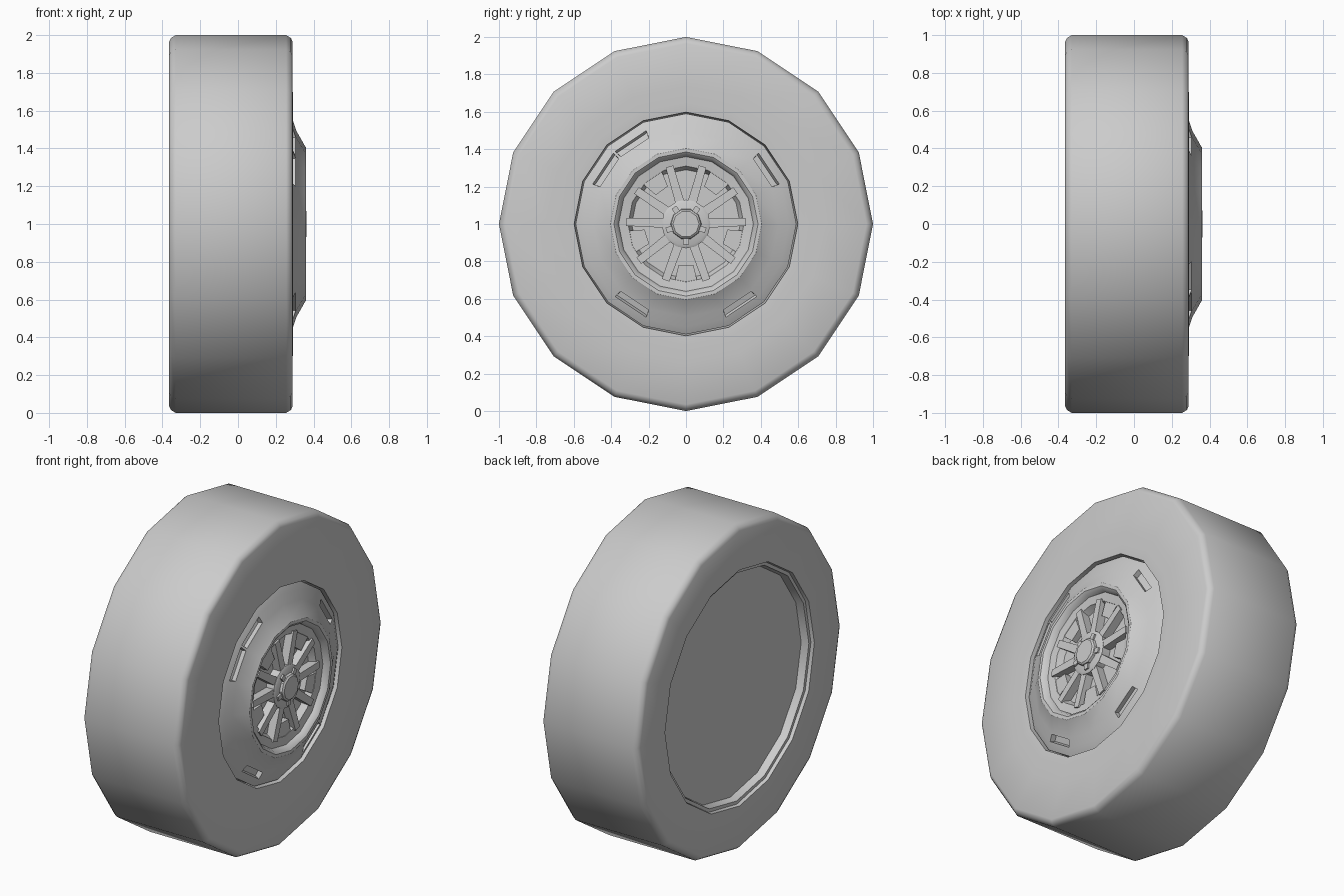
import bpy, bmesh
from math import cos, sin, radians, pi
from mathutils import Matrix, Vector

old = bpy.data.objects.get("Cube")
if old:
    bpy.data.objects.remove(old, do_unlink=True)

grey = bpy.data.materials.new("plain grey")
grey.use_nodes = True
colour = (0.6, 0.6, 0.6, 1)
grey.diffuse_color = colour
grey.node_tree.nodes["Principled BSDF"].inputs["Base Color"].default_value = colour

SIDES = 16
AXLE = Vector((0, 0, 1))


def finish(name, bm, angle=35):
    bmesh.ops.recalc_face_normals(bm, faces=bm.faces)
    mesh = bpy.data.meshes.new(name)
    bm.to_mesh(mesh)
    bm.free()
    mesh.materials.append(grey)
    obj = bpy.data.objects.new(name, mesh)
    bpy.context.collection.objects.link(obj)
    bpy.ops.object.select_all(action='DESELECT')
    obj.select_set(True)
    bpy.context.view_layer.objects.active = obj
    bpy.ops.object.shade_smooth_by_angle(angle=radians(angle))
    return obj


def lathe(profile, sides=SIDES):
    """Closed solid turned about the axle from (x, radius) points."""
    bm = bmesh.new()
    rings = []
    for x, r in profile:
        rings.append([bm.verts.new(AXLE + Vector((x, r * cos(2 * pi * i / sides),
                                                 r * sin(2 * pi * i / sides))))
                      for i in range(sides)])
    for a, b in zip(rings, rings[1:]):
        for i in range(sides):
            j = (i + 1) % sides
            bm.faces.new((a[i], a[j], b[j], b[i]))
    bm.faces.new(rings[0])
    bm.faces.new(rings[-1])
    bmesh.ops.recalc_face_normals(bm, faces=bm.faces)
    return bm


def spoke_bar(bm, angle, r0, r1, w0, w1, x0, x1):
    """Tapered radial bar at an angle in degrees."""
    turn = Matrix.Rotation(radians(angle), 4, 'X')
    cube = bmesh.ops.create_cube(bm, size=1)
    for v in cube["verts"]:
        outer = v.co.y > 0
        v.co = AXLE + turn @ Vector((x1 if v.co.x > 0 else x0,
                                     r1 if outer else r0,
                                     v.co.z * (w1 if outer else w0)))


# Tyre with chamfered shoulders, faint sidewall ridge and recessed back
finish("tyre", lathe([
    (-0.30, 0.69), (-0.345, 0.70), (-0.345, 0.72), (-0.365, 0.725),
    (-0.365, 0.965), (-0.355, 0.985), (-0.33, 1.0), (0.255, 1.0),
    (0.28, 0.985), (0.289, 0.965), (0.288, 0.74), (0.292, 0.65),
    (0.288, 0.598), (0.20, 0.59)]))

# Rim cone with raised lip and dished centre
rim = lathe([
    (0.19, 0.59), (0.268, 0.59), (0.29, 0.55), (0.308, 0.495),
    (0.355, 0.412), (0.36, 0.405), (0.36, 0.385), (0.348, 0.37),
    (0.325, 0.36), (0.318, 0.31), (0.28, 0.29), (0.28, 0.05)])

# Sunken vents around the outer band of the rim
vent_angles = (34, 124, 146, 236, 304)
vents = []
for f in rim.faces:
    c = f.calc_center_median() - AXLE
    r = Vector((c.y, c.z)).length
    if 0.5 < r < 0.54 and c.x > 0.28:
        if any(Vector((c.y, c.z)).normalized().dot(
                Vector((cos(radians(a)), sin(radians(a))))) > 0.995 for a in vent_angles):
            vents.append(f)
bmesh.ops.inset_individual(rim, faces=vents, thickness=0.01)
bmesh.ops.inset_individual(rim, faces=vents, thickness=0.004, depth=-0.03)
finish("rim", rim)

# Five pairs of spokes
bm = bmesh.new()
for k in range(5):
    for side in (-16, 16):
        spoke_bar(bm, 90 + 72 * k + side, 0.06, 0.32, 0.05, 0.042, 0.27, 0.33)
finish("spokes", bm)

# Plates that fill part of the gap between neighbouring pairs
bm = bmesh.new()
for k in range(5):
    spoke_bar(bm, 126 + 72 * k, 0.22, 0.325, 0.08, 0.13, 0.27, 0.316)
finish("gap_plates", bm)

# Hub and stepped centre cap
finish("hub", lathe([(0.27, 0.13), (0.332, 0.13), (0.34, 0.115), (0.34, 0.02)]))
finish("centre_cap", lathe([(0.33, 0.085), (0.355, 0.08), (0.363, 0.07), (0.363, 0.01)], 10))

# Small tabs on the hub around the cap
bm = bmesh.new()
for k in range(5):
    spoke_bar(bm, 54 + 72 * k, 0.07, 0.11, 0.03, 0.03, 0.33, 0.35)
finish("hub_tabs", bm)
